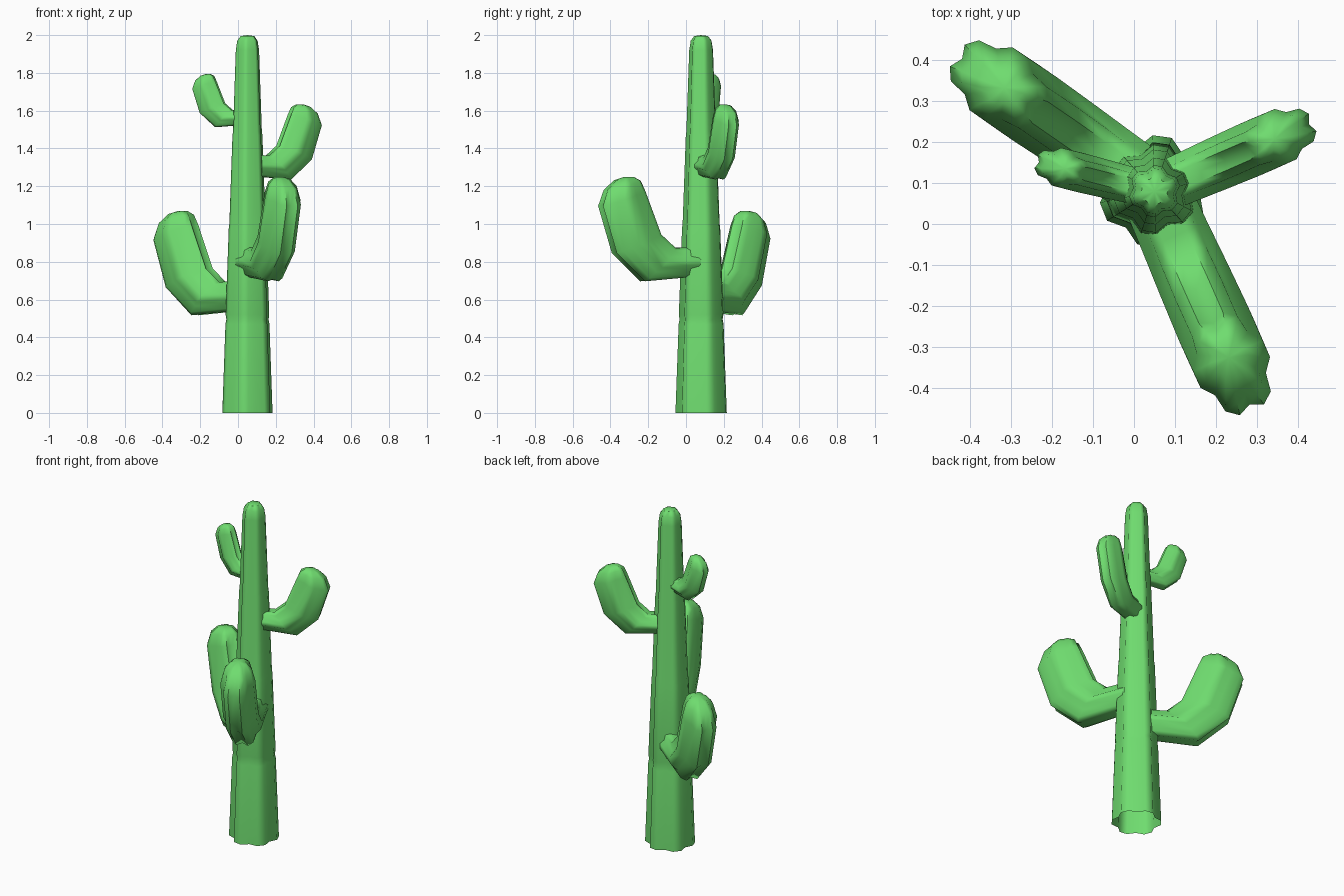
import bpy, bmesh, math
from mathutils import Vector

if "Cube" in bpy.data.objects:
    bpy.data.objects.remove(bpy.data.objects["Cube"])

GREEN = bpy.data.materials.new("cactus_green")
GREEN.diffuse_color = (0.16, 0.72, 0.16, 1)
GREEN.use_nodes = True
GREEN.node_tree.nodes["Principled BSDF"].inputs["Base Color"].default_value = GREEN.diffuse_color
CX, CY = 0.05, 0.08      # trunk axis


def ribbed(phase):
    """Unit cross-section: six flat-tipped ribs with a groove between each."""
    pts = []
    for i in range(6):
        for off, r in ((-10, 1), (10, 1), (30, 0.83)):
            a = math.radians(phase + 60 * i + off)
            pts.append((r * math.cos(a), r * math.sin(a)))
    return pts


def loft(name, rings, tip):
    """Skin a list of point rings, close at the tip, leave the root open."""
    bm = bmesh.new()
    loops = [[bm.verts.new(p) for p in ring] for ring in rings]
    n = len(loops[0])
    for a, b in zip(loops, loops[1:]):
        for i in range(n):
            j = (i + 1) % n
            bm.faces.new((a[i], a[j], b[j], b[i]))
    top = bm.verts.new(tip)
    for i in range(n):
        bm.faces.new((loops[-1][i], loops[-1][(i + 1) % n], top))
    bmesh.ops.recalc_face_normals(bm, faces=bm.faces[:])
    me = bpy.data.meshes.new(name)
    bm.to_mesh(me)
    bm.free()
    me.materials.append(GREEN)
    ob = bpy.data.objects.new(name, me)
    bpy.context.collection.objects.link(ob)
    bpy.ops.object.select_all(action='DESELECT')
    ob.select_set(True)
    bpy.context.view_layer.objects.active = ob
    bpy.ops.object.shade_smooth_by_angle(angle=math.radians(50))
    return ob


# Trunk: tapering ribbed column with a slight pinch at each growth joint
section = ribbed(82)
profile = [(0, 0.136), (0.47, 0.119), (0.495, 0.114), (0.52, 0.118),
           (0.98, 0.101), (1.0, 0.098), (1.47, 0.081), (1.49, 0.078),
           (1.92, 0.063), (1.97, 0.055), (1.995, 0.037)]
loft("trunk",
     [[(CX + r * x, CY + r * y, z) for x, y in section] for z, r in profile],
     (CX, CY, 2.0))

# Arm rings: distance out, height, tilt from upright, in-plane and side radius
ARM = [(0.00, 0.00, 90, 0.083, 0.085),
       (0.12, -0.005, 90, 0.085, 0.088),
       (0.25, -0.015, 45, 0.133, 0.092),
       (0.374, 0.095, 21, 0.147, 0.095),
       (0.46, 0.335, 18, 0.137, 0.094),
       (0.457, 0.405, 14, 0.105, 0.075),
       (0.447, 0.440, 10, 0.055, 0.045)]
ARM_TIP = (0.443, 0.450)


def arm(name, heading, base_z, size):
    """One bent arm growing from the trunk axis in the given direction."""
    h = math.radians(heading)
    out = Vector((math.cos(h), math.sin(h), 0))
    side = Vector((-math.sin(h), math.cos(h), 0))
    up = Vector((0, 0, 1))
    root = Vector((CX, CY, base_z))
    rings = []
    for s, z, tilt, a, b in ARM:
        t = math.radians(tilt)
        across = out * math.cos(t) - up * math.sin(t)
        rings.append([root + size * (out * s + up * z + across * a * u + side * b * v)
                      for u, v in ribbed(30)])
    loft(name, rings, root + size * (out * ARM_TIP[0] + up * ARM_TIP[1]))


arm("lower_left_arm", 145.5, 0.62, 1.0)
arm("front_arm", -66, 0.80, 1.0)
arm("right_arm", 23.5, 1.31, 0.72)
arm("upper_left_arm", 166, 1.565, 0.51)
